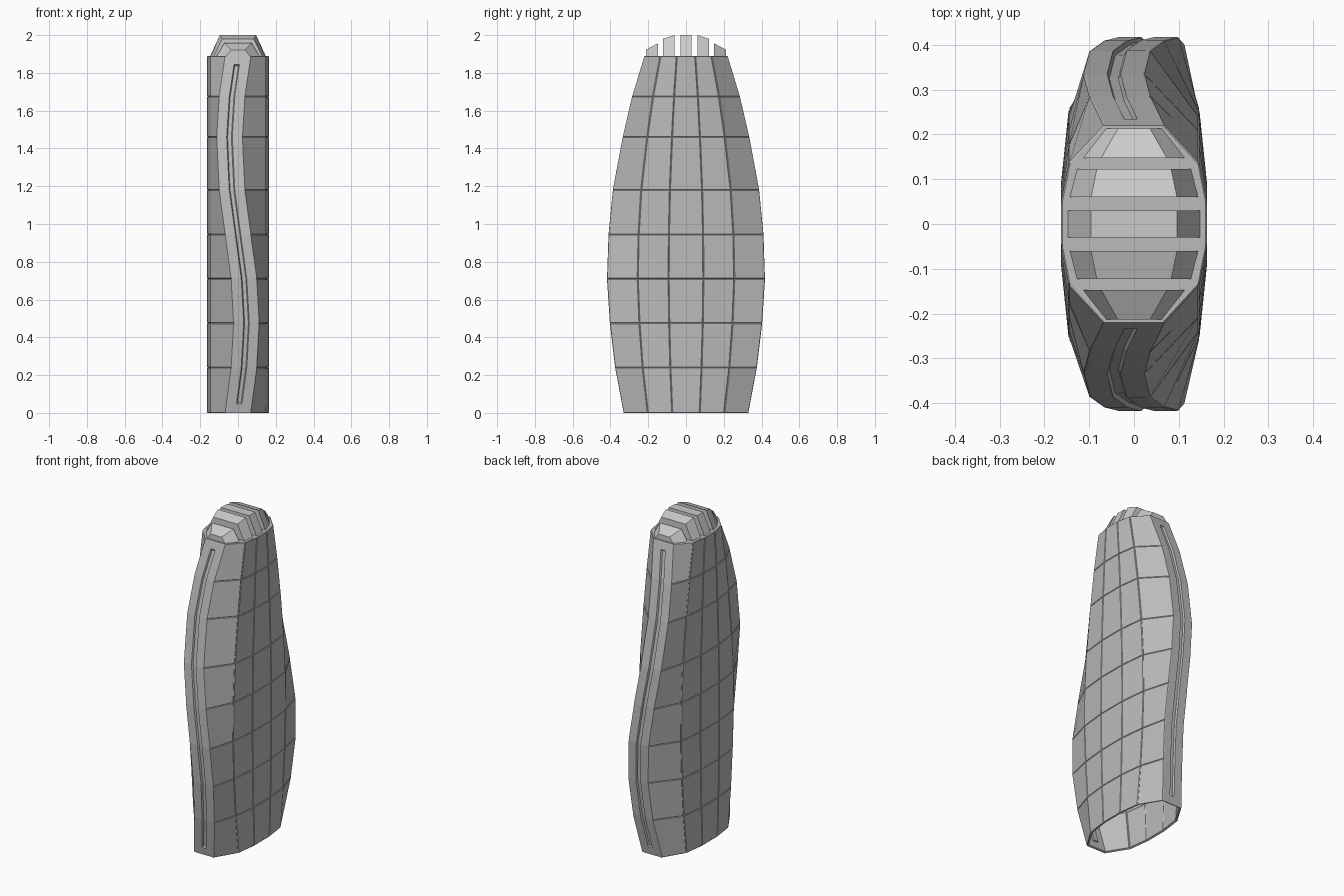
import bpy
import bmesh
import math

cube = bpy.data.objects.get("Cube")
if cube:
    bpy.data.objects.remove(cube, do_unlink=True)


def material(name, value):
    mat = bpy.data.materials.new(name)
    mat.use_nodes = True
    colour = (value, value, value, 1)
    mat.diffuse_color = colour
    mat.node_tree.nodes["Principled BSDF"].inputs["Base Color"].default_value = colour
    return mat


def finish(name, bm, mat):
    mesh = bpy.data.meshes.new(name)
    bm.to_mesh(mesh)
    bm.free()
    mesh.materials.append(mat)
    obj = bpy.data.objects.new(name, mesh)
    bpy.context.collection.objects.link(obj)
    return obj


facade_grey = material("facade grey", 0.5)
roof_grey = material("pale roof grey", 0.6)

# Tower shell: twelve-sided rings whose end strips sway sideways
levels = [0, 0.24, 0.475, 0.71, 0.945, 1.18, 1.46, 1.675, 1.89]
depths = [0.33, 0.375, 0.403, 0.418, 0.41, 0.387, 0.335, 0.285, 0.22]
STRIP, INNER, OUTER = 0.064, 0.143, 0.16


def ring_points(depth, sway):
    near, mid = 0.61 * depth, 0.22 * depth
    right = [(INNER, -near), (OUTER, -mid), (OUTER, mid), (INNER, near)]
    left = [(-x, -y) for x, y in right]
    front = [(sway - STRIP, -depth), (sway + STRIP, -depth)]
    back = [(sway + STRIP, depth), (sway - STRIP, depth)]
    return front + right + back + left


bm = bmesh.new()
rings = []
for i, (z, depth) in enumerate(zip(levels, depths)):
    sway = 0.045 * math.sin(i * math.pi / 4)
    rings.append([bm.verts.new((x, y, z)) for x, y in ring_points(depth, sway)])

strips = {0: [], 6: []}
panels = []
for low, high in zip(rings, rings[1:]):
    for j in range(len(low)):
        k = (j + 1) % len(low)
        face = bm.faces.new((low[j], low[k], high[k], high[j]))
        strips.get(j, panels).append(face)
bm.faces.new(rings[-1])
bm.normal_update()

# Raised cladding panels separated by narrow seams
bmesh.ops.inset_individual(bm, faces=panels, thickness=0.003, depth=0.003,
                           use_even_offset=True)

# Sunken channel along each end strip
for strip in strips.values():
    bmesh.ops.inset_region(bm, faces=strip, thickness=0.049, depth=0,
                           use_boundary=True, use_even_offset=True)
    bm.normal_update()
    bmesh.ops.inset_region(bm, faces=strip, thickness=0.005, depth=-0.01,
                           use_boundary=True, use_even_offset=True)

tower = finish("tower_shell", bm, facade_grey)
wall = tower.modifiers.new("wall thickness", "SOLIDIFY")
wall.thickness = 0.012
wall.offset = -1


# Roof fins: slices of a faceted dome; each end is (y, base half, top half, top z)
def roof_fin(name, start, end):
    bm = bmesh.new()
    loops = []
    for y, base, top, z in (start, end):
        corners = [(-base, levels[-1]), (base, levels[-1]), (top, z), (-top, z)]
        loops.append([bm.verts.new((x, y, h)) for x, h in corners])
    a, b = loops
    bm.faces.new(a)
    bm.faces.new(b)
    for j in range(4):
        k = (j + 1) % 4
        bm.faces.new((a[j], a[k], b[k], b[j]))
    bmesh.ops.recalc_face_normals(bm, faces=bm.faces[:])
    finish(name, bm, roof_grey)


roof_fin("roof_fin_centre", (-0.03, 0.147, 0.096, 2), (0.03, 0.147, 0.096, 2))
for side, sign in (("front", -1), ("back", 1)):
    roof_fin("roof_fin_inner_" + side,
             (sign * 0.06, 0.143, 0.096, 2), (sign * 0.123, 0.127, 0.083, 1.98))
    roof_fin("roof_fin_outer_" + side,
             (sign * 0.148, 0.113, 0.073, 1.957), (sign * 0.213, 0.062, 0.036, 1.922))
